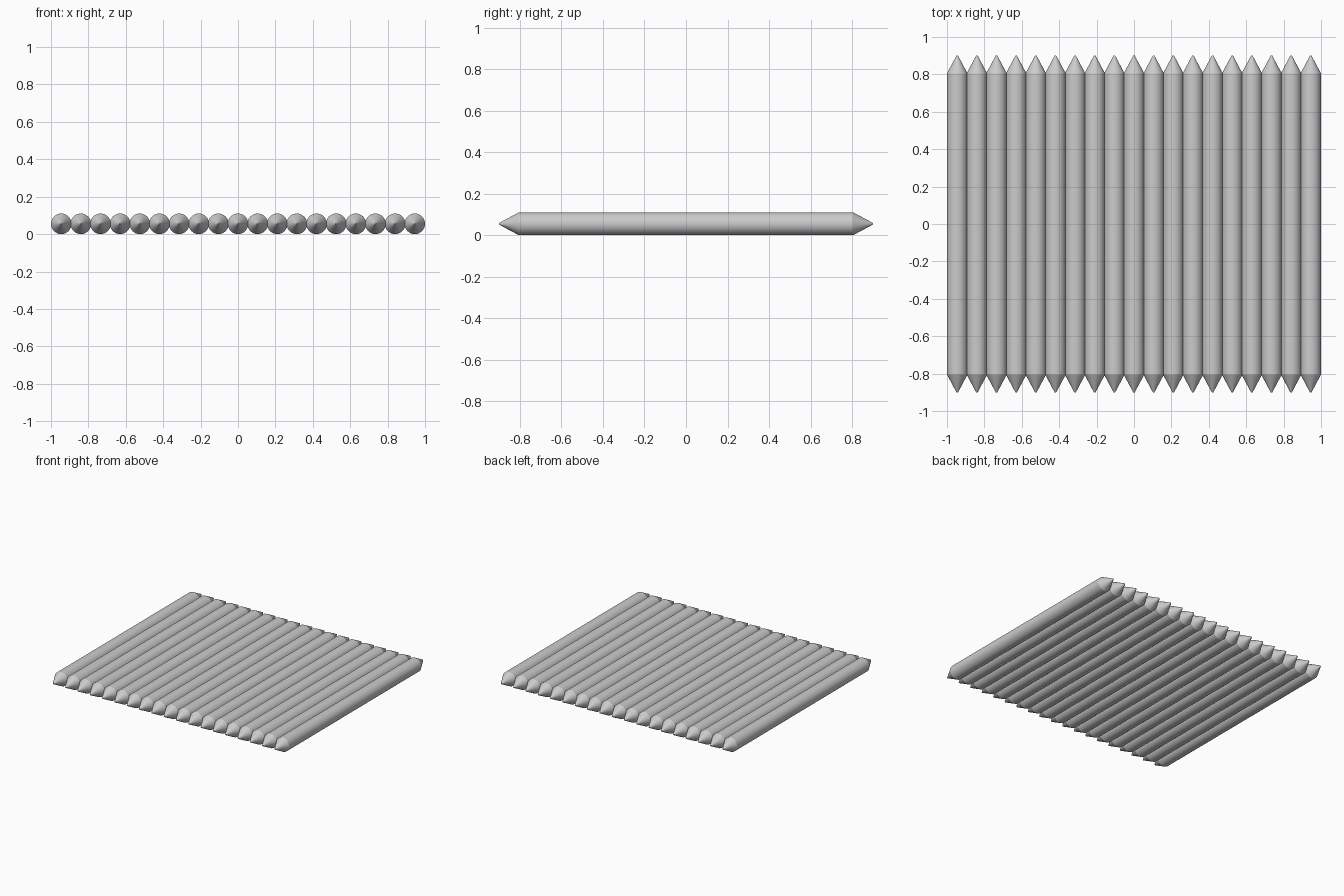
import bpy, bmesh, math

if "Cube" in bpy.data.objects:
    bpy.data.objects.remove(bpy.data.objects["Cube"])

COUNT, RADIUS, SIDES = 19, 0.055, 32
SPACING = (2 - 2 * RADIUS) / (COUNT - 1)
# (position along y, ring radius): blunt tip, shoulder, shaft, shoulder, tip
PROFILE = [(-0.9, 0.004), (-0.893, 0.008), (-0.805, RADIUS), (0.805, RADIUS), (0.893, 0.008), (0.9, 0.004)]

# One log, pointed at both ends, lathed around the y axis
bm = bmesh.new()
rings = []
for y, r in PROFILE:
    angles = [2 * math.pi * i / SIDES for i in range(SIDES)]
    rings.append([bm.verts.new((r * math.cos(a), y, r * math.sin(a))) for a in angles])
for a, b in zip(rings, rings[1:]):
    for i in range(SIDES):
        j = (i + 1) % SIDES
        bm.faces.new((a[i], a[j], b[j], b[i]))
bm.faces.new(rings[0])
bm.faces.new(rings[-1])
bmesh.ops.recalc_face_normals(bm, faces=bm.faces)
mesh = bpy.data.meshes.new("log")
bm.to_mesh(mesh)
bm.free()

# Row of logs side by side
for k in range(COUNT):
    log = bpy.data.objects.new(f"log_{k + 1}", mesh)
    log.location = (-1 + RADIUS + k * SPACING, 0, RADIUS)
    bpy.context.collection.objects.link(log)

# Smooth round shaft with crisp shoulders
log.select_set(True)
bpy.context.view_layer.objects.active = log
mesh.shade_smooth()
mesh.set_sharp_from_angle(angle=math.radians(25))
